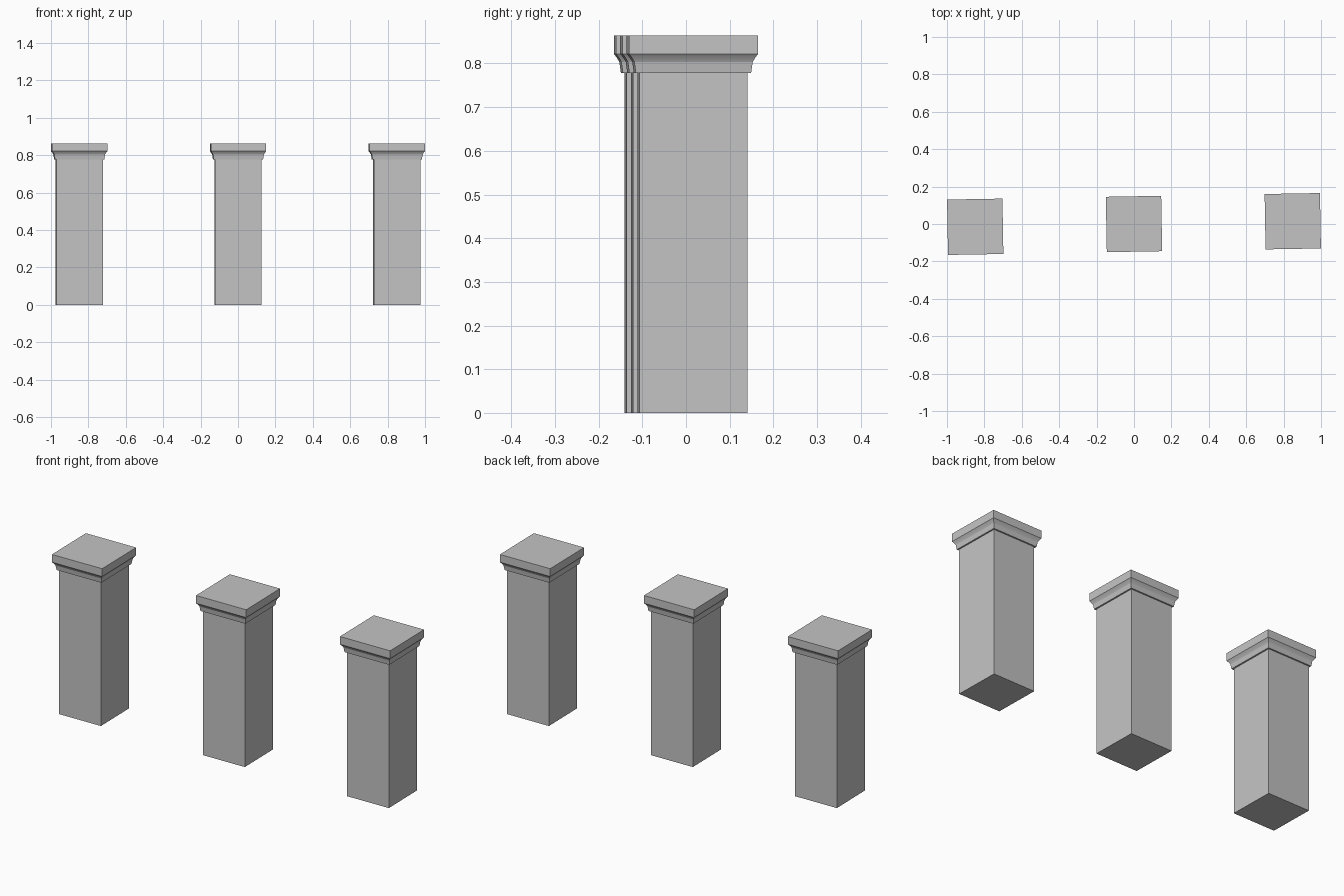
import bpy
import bmesh
import math
from mathutils import Matrix

cube = bpy.data.objects.get("Cube")
if cube:
    bpy.data.objects.remove(cube, do_unlink=True)

# One plain grey stone
stone = bpy.data.materials.new("grey_stone")
stone.use_nodes = True
GREY = (0.55, 0.55, 0.55, 1)
stone.diffuse_color = GREY
stone.node_tree.nodes["Principled BSDF"].inputs["Base Color"].default_value = GREY

# The row is turned very slightly about the vertical
TURN = Matrix.Rotation(math.radians(1), 4, 'Z')
SPACING = 0.849


def square_sweep(name, profile, x):
    """Stack square rings of (half width, height), cap both ends."""
    bm = bmesh.new()
    rings = []
    for half, z in profile:
        corners = [(-1, -1), (1, -1), (1, 1), (-1, 1)]
        rings.append([bm.verts.new((half * a, half * b, z)) for a, b in corners])
    for low, high in zip(rings, rings[1:]):
        for i in range(4):
            j = (i + 1) % 4
            bm.faces.new((low[i], low[j], high[j], high[i]))
    bm.faces.new(rings[0][::-1])
    bm.faces.new(rings[-1])
    mesh = bpy.data.meshes.new(name)
    bm.to_mesh(mesh)
    bm.free()
    mesh.materials.append(stone)
    obj = bpy.data.objects.new(name, mesh)
    obj.matrix_world = TURN @ Matrix.Translation((x, 0, 0))
    bpy.context.collection.objects.link(obj)
    return obj


# Capital profile: fillet, shallow cove, then the slab
STEPS = 4
cove = []
for i in range(STEPS + 1):
    t = i / STEPS
    cove.append((0.1355 + 0.0125 * (0.7 * t + 0.3 * t * t), 0.803 + 0.019 * t))
capital = [(0.132, 0.778)] + cove + [(0.148, 0.864)]
shaft = [(0.124, 0), (0.124, 0.78)]

for side, x in (("right", -SPACING), ("middle", 0), ("left", SPACING)):
    square_sweep(side + "_shaft", shaft, x)
    square_sweep(side + "_capital", capital, x)
